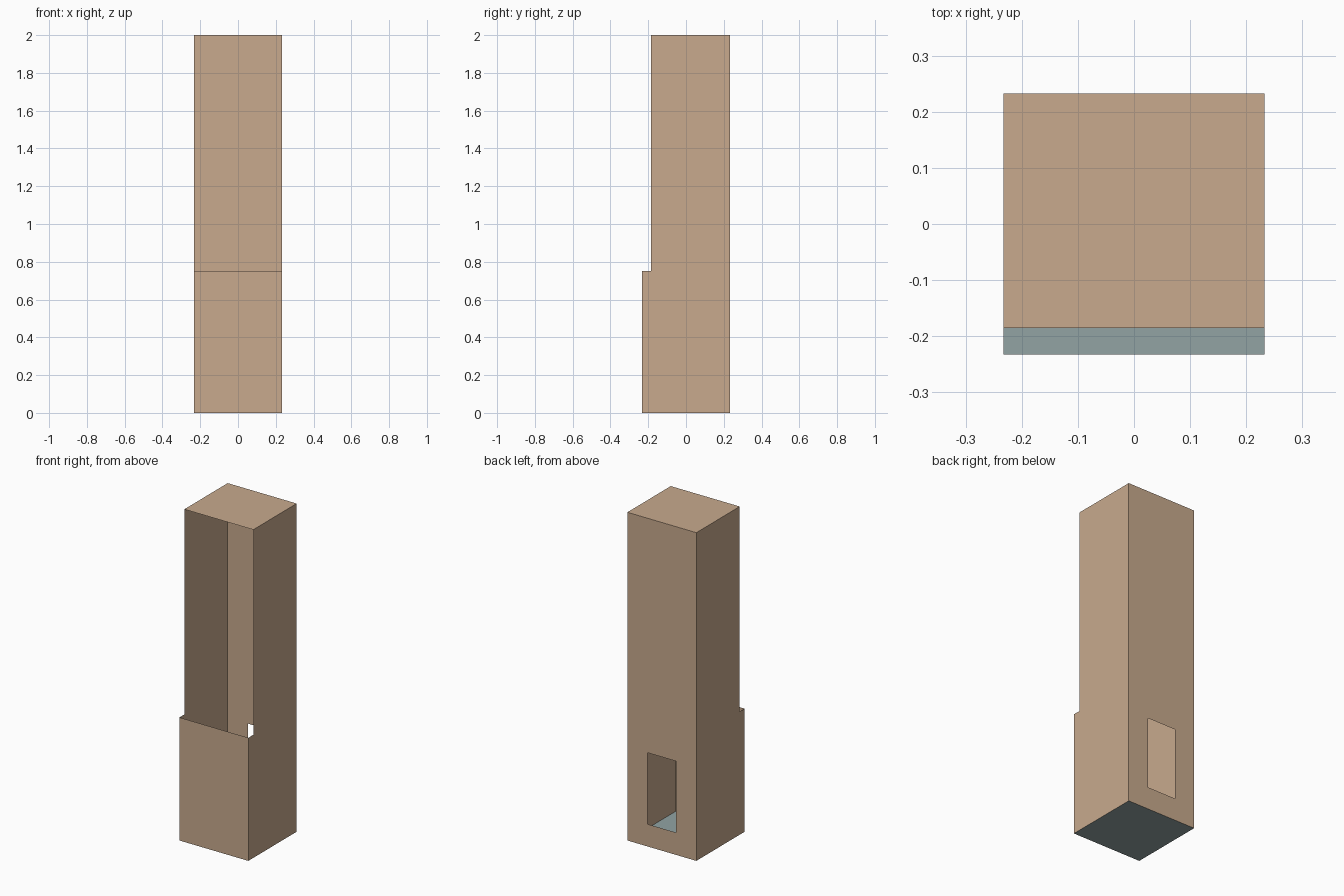
import bpy

if "Cube" in bpy.data.objects:
    bpy.data.objects.remove(bpy.data.objects["Cube"])

# Main dimensions of the thin-walled tower
HALF = 0.2325        # half width and depth
HEIGHT = 2.0
FRONT_H = 0.75       # height of the front panel
UPPER_Y = -0.185     # front edge of the open upper part
WIN_X, WIN_Z0, WIN_Z1 = 0.096, 0.136, 0.571   # rear opening


def material(name, rgb):
    mat = bpy.data.materials.new(name)
    mat.diffuse_color = (*rgb, 1.0)
    mat.use_nodes = True
    mat.node_tree.nodes["Principled BSDF"].inputs["Base Color"].default_value = mat.diffuse_color
    return mat


wood = material("tan_wood", (0.578, 0.402, 0.270))
slate = material("blue_grey", (0.287, 0.366, 0.366))


def sheet(name, verts, faces, mat):
    """Thin sheet made from flat faces."""
    mesh = bpy.data.meshes.new(name)
    mesh.from_pydata(verts, [], faces)
    mesh.materials.append(mat)
    obj = bpy.data.objects.new(name, mesh)
    bpy.context.collection.objects.link(obj)
    return obj


def rect_xy(y0, y1, z):
    return [(-HALF, y0, z), (HALF, y0, z), (HALF, y1, z), (-HALF, y1, z)]


def rect_xz(half, y, z0, z1):
    return [(-half, y, z0), (half, y, z0), (half, y, z1), (-half, y, z1)]


# Floor and roof
sheet("floor", rect_xy(-HALF, HALF, 0), [(3, 2, 1, 0)], slate)
sheet("roof", rect_xy(UPPER_Y, HALF, HEIGHT), [(0, 1, 2, 3)], wood)

# Low front panel
sheet("front_panel", rect_xz(HALF, -HALF, 0, FRONT_H), [(0, 1, 2, 3)], wood)

# Stepped side walls, facing outward
profile = [(-HALF, 0), (HALF, 0), (HALF, HEIGHT), (UPPER_Y, HEIGHT),
           (UPPER_Y, FRONT_H), (-HALF, FRONT_H)]
for side, name in ((1, "right_wall"), (-1, "left_wall")):
    sheet(name, [(side * HALF, y, z) for y, z in profile[::side]],
          [tuple(range(len(profile)))], wood)

# Back wall: ring of four faces around the opening
outer = rect_xz(HALF, HALF, 0, HEIGHT)
inner = rect_xz(WIN_X, HALF, WIN_Z0, WIN_Z1)
ring = [(i, i + 4, (i + 1) % 4 + 4, (i + 1) % 4) for i in range(4)]
sheet("back_wall", outer + inner, ring, wood)
